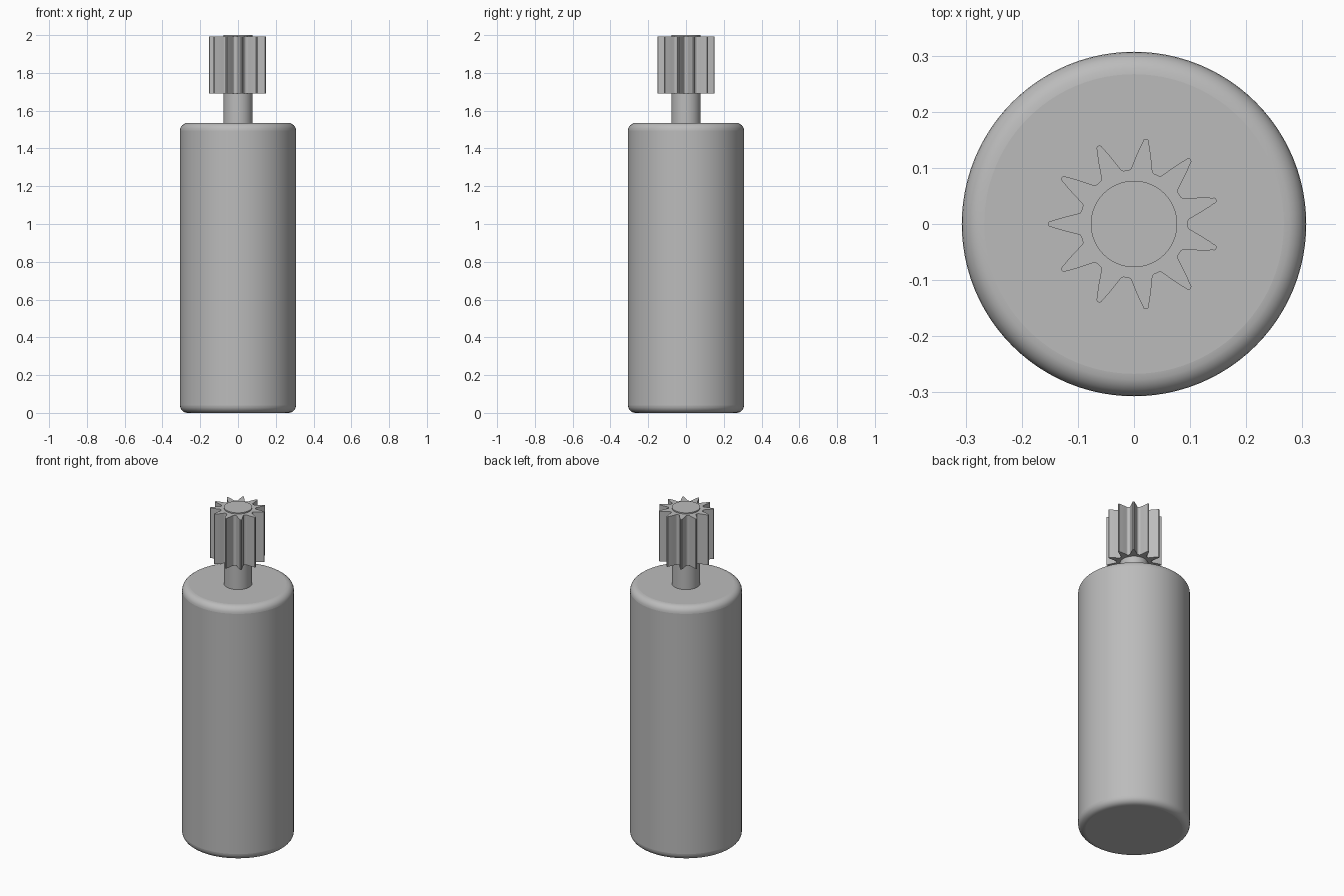
import bpy, bmesh
from math import cos, sin, pi, tau, radians

cube = bpy.data.objects.get("Cube")
if cube:
    bpy.data.objects.remove(cube, do_unlink=True)

grey = bpy.data.materials.new("plain_grey")
grey.use_nodes = True
colour = (0.5, 0.5, 0.5, 1)
grey.diffuse_color = colour
grey.node_tree.nodes["Principled BSDF"].inputs["Base Color"].default_value = colour


def prism(name, outline, z0, z1):
    """Extrude a closed xy outline from z0 up to z1."""
    bm = bmesh.new()
    base = bm.faces.new([bm.verts.new((x, y, z0)) for x, y in outline])
    top = bmesh.ops.extrude_face_region(bm, geom=[base], use_keep_orig=True)["geom"]
    for v in top:
        if isinstance(v, bmesh.types.BMVert):
            v.co.z = z1
    bmesh.ops.recalc_face_normals(bm, faces=bm.faces)
    mesh = bpy.data.meshes.new(name)
    bm.to_mesh(mesh)
    bm.free()
    mesh.materials.append(grey)
    obj = bpy.data.objects.new(name, mesh)
    bpy.context.collection.objects.link(obj)
    return obj


def smooth(obj, angle=30):
    bpy.ops.object.select_all(action="DESELECT")
    obj.select_set(True)
    bpy.context.view_layer.objects.active = obj
    bpy.ops.object.shade_smooth_by_angle(angle=radians(angle))


def circle(radius, count):
    return [(radius * cos(tau * i / count), radius * sin(tau * i / count)) for i in range(count)]


# Motor can with rounded rims
body = prism("motor_body", circle(0.307, 96), 0, 1.535)
bevel = body.modifiers.new("rounded_rims", "BEVEL")
bevel.width = 0.04
bevel.segments = 6
bevel.limit_method = "ANGLE"
bevel.angle_limit = radians(60)
smooth(body)

# Output shaft, standing just proud of the pinion
shaft = prism("output_shaft", circle(0.077, 64), 1.53, 2.0)
smooth(shaft)

# Pinion: half a tooth as (radius, half width), mirrored and repeated
TEETH = 11
half_tooth = [(0.094, 0.022), (0.096, 0.0198), (0.101, 0.0182), (0.112, 0.0155),
              (0.124, 0.0125), (0.136, 0.009), (0.147, 0.0055), (0.151, 0.0045), (0.153, 0.002)]
tooth = [(r, -w) for r, w in half_tooth] + [(r, w) for r, w in reversed(half_tooth)]
outline = []
for i in range(TEETH):
    a = pi + tau * i / TEETH
    outline += [(r * cos(a) - w * sin(a), r * sin(a) + w * cos(a)) for r, w in tooth]
pinion = prism("pinion_gear", outline, 1.69, 1.993)
smooth(pinion)
